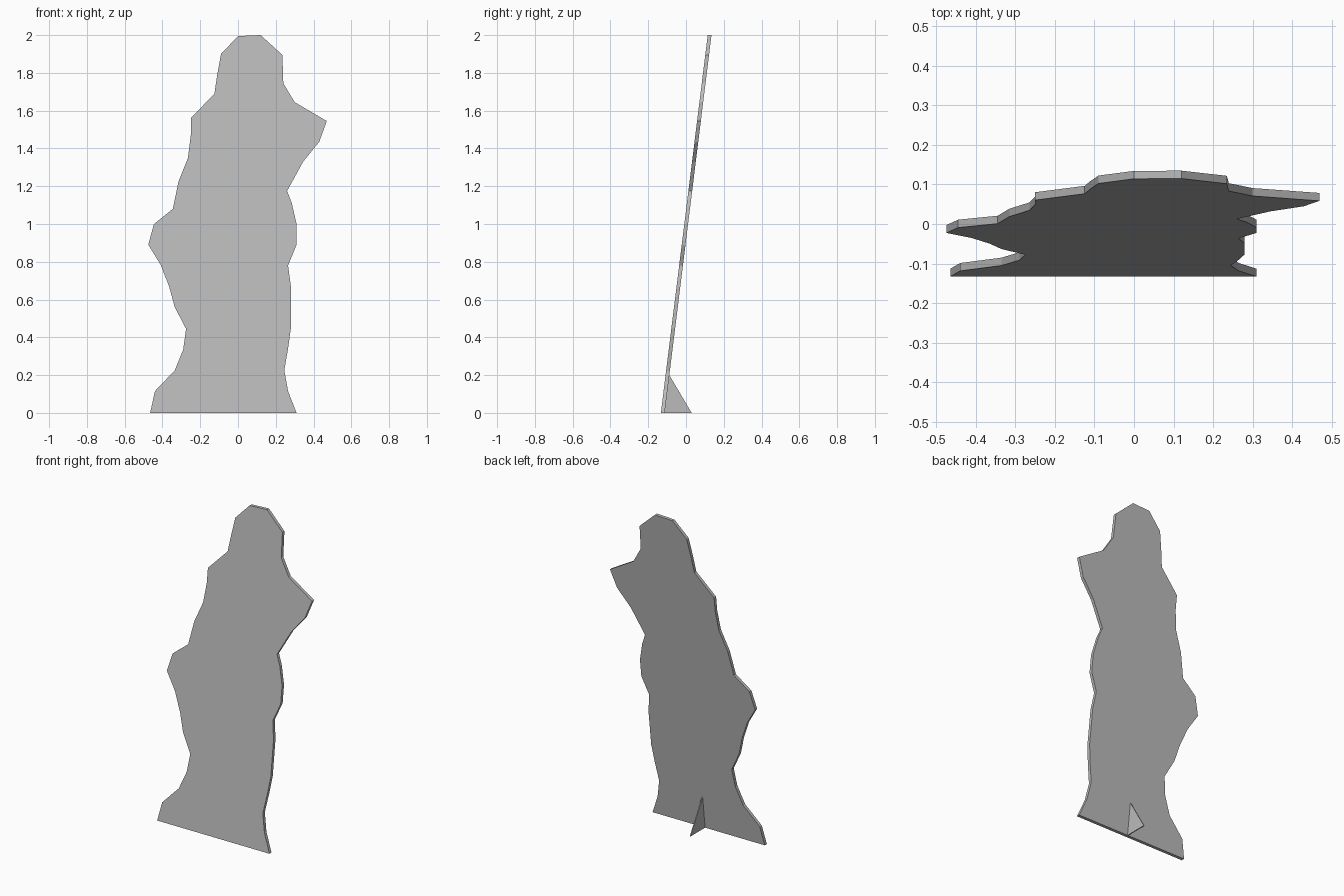
import bpy
import bmesh
from mathutils import Vector

# Remove the default cube
cube = bpy.data.objects.get("Cube")
if cube:
    bpy.data.objects.remove(cube, do_unlink=True)


def make_material(name, color):
    mat = bpy.data.materials.new(name)
    mat.use_nodes = True
    mat.diffuse_color = color
    mat.node_tree.nodes["Principled BSDF"].inputs["Base Color"].default_value = color
    return mat


def extruded_outline(name, points, offset, material):
    """Fill a flat outline, extrude it by an offset and link it as an object."""
    bm = bmesh.new()
    face = bm.faces.new([bm.verts.new(p) for p in points])
    extruded = bmesh.ops.extrude_face_region(bm, geom=[face])
    moved = [g for g in extruded["geom"] if isinstance(g, bmesh.types.BMVert)]
    bmesh.ops.translate(bm, verts=moved, vec=Vector(offset))
    bmesh.ops.recalc_face_normals(bm, faces=bm.faces)
    mesh = bpy.data.meshes.new(name)
    bm.to_mesh(mesh)
    bm.free()
    mesh.materials.append(material)
    obj = bpy.data.objects.new(name, mesh)
    bpy.context.scene.collection.objects.link(obj)
    return obj


grey = make_material("plain grey", (0.5, 0.5, 0.5, 1))

# Board: standing silhouette, listed as (x, z) up one side and down the other
left_edge = [
    (-.465, 0), (-.44, .115), (-.335, .225), (-.29, .335), (-.275, .445),
    (-.335, .56), (-.365, .67), (-.41, .785), (-.475, .89), (-.445, 1),
    (-.345, 1.08), (-.315, 1.225), (-.265, 1.35), (-.25, 1.47), (-.25, 1.56),
    (-.125, 1.69), (-.11, 1.79), (-.09, 1.9), (0, 1.995),
]
right_edge = [
    (.12, 2), (.235, 1.895), (.24, 1.745), (.3, 1.645), (.47, 1.545),
    (.43, 1.435), (.345, 1.33), (.26, 1.175), (.285, 1.11), (.31, 1),
    (.31, .89), (.265, .78), (.28, .67), (.28, .45), (.265, .34),
    (.245, .225), (.265, .115), (.31, 0),
]
THICKNESS = 0.02
FRONT_Y = -0.133
LEAN = 0.124  # backward shift per unit of height


def front_y(z):
    return FRONT_Y + LEAN * z


board_outline = [(x, front_y(z), z) for x, z in left_edge + right_edge]
extruded_outline("board", board_outline, (0, THICKNESS, 0), grey)

# Rear stand: thin triangular foot touching the back of the board
STAND_X, STAND_WIDTH, STAND_HEIGHT = -0.053, 0.006, 0.2
stand_outline = [
    (STAND_X, front_y(0) + THICKNESS, 0),
    (STAND_X, 0.03, 0),
    (STAND_X, front_y(STAND_HEIGHT) + THICKNESS, STAND_HEIGHT),
]
extruded_outline("rear_stand", stand_outline, (STAND_WIDTH, 0, 0), grey)
